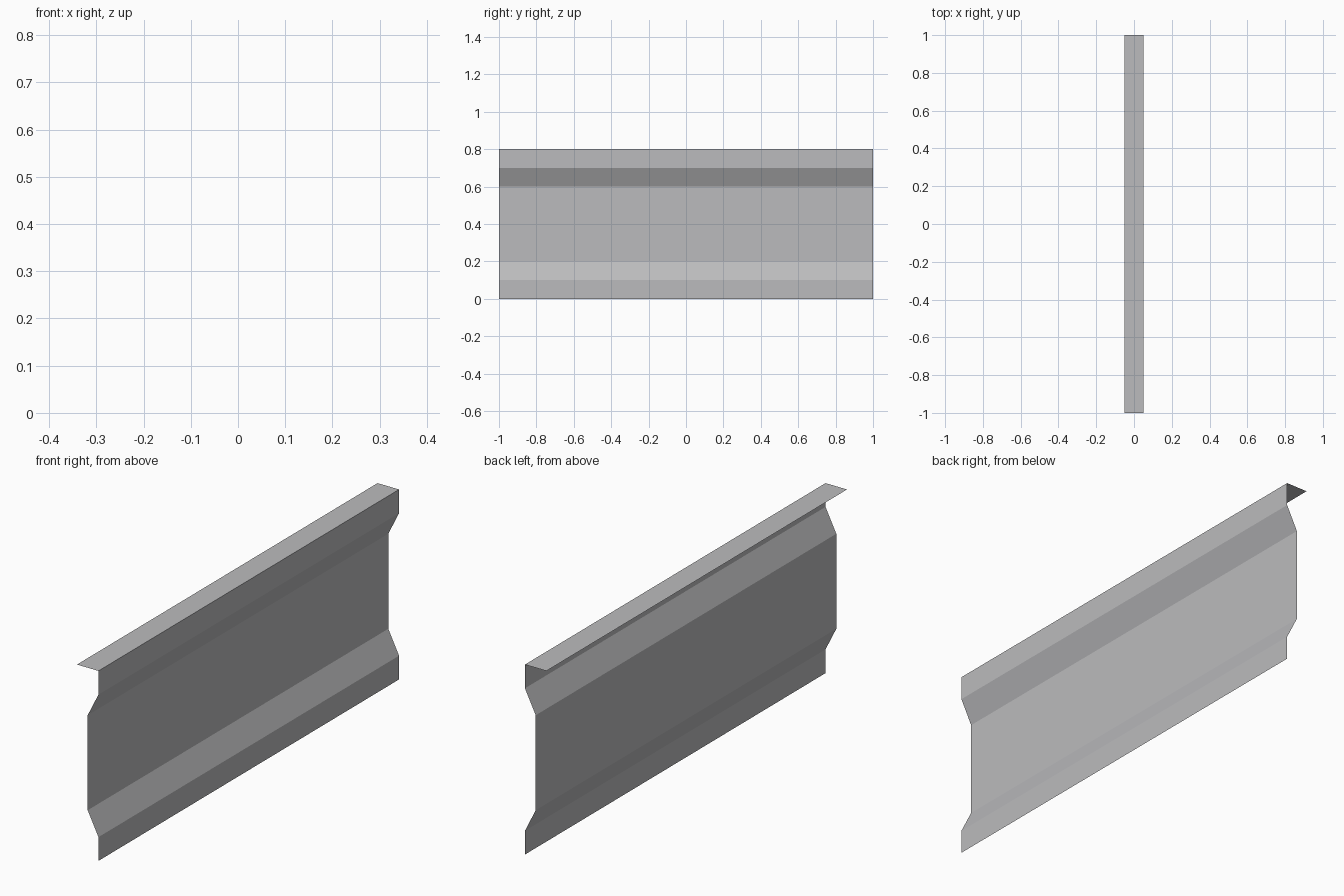
import bpy

if "Cube" in bpy.data.objects:
    bpy.data.objects.remove(bpy.data.objects["Cube"])

# Grey sheet metal
steel = bpy.data.materials.new("grey_steel")
steel.diffuse_color = (0.5, 0.5, 0.51, 1)
steel.use_nodes = True
steel.node_tree.nodes["Principled BSDF"].inputs["Base Color"].default_value = steel.diffuse_color

# Rail cross-section (x, z), from lower lip up to the top flange
profile = [(0.05, 0), (0.05, 0.1), (0, 0.2), (0, 0.6),
           (0.05, 0.7), (0.05, 0.8), (-0.05, 0.8)]
n = len(profile)

# Sweep the thin section along y
verts = [(x, y, z) for y in (-1, 1) for x, z in profile]
faces = [(i, i + n, i + n + 1, i + 1) for i in range(n - 1)]
mesh = bpy.data.meshes.new("folded_panel")
mesh.from_pydata(verts, [], faces)
mesh.materials.append(steel)
panel = bpy.data.objects.new("folded_panel", mesh)
bpy.context.collection.objects.link(panel)
